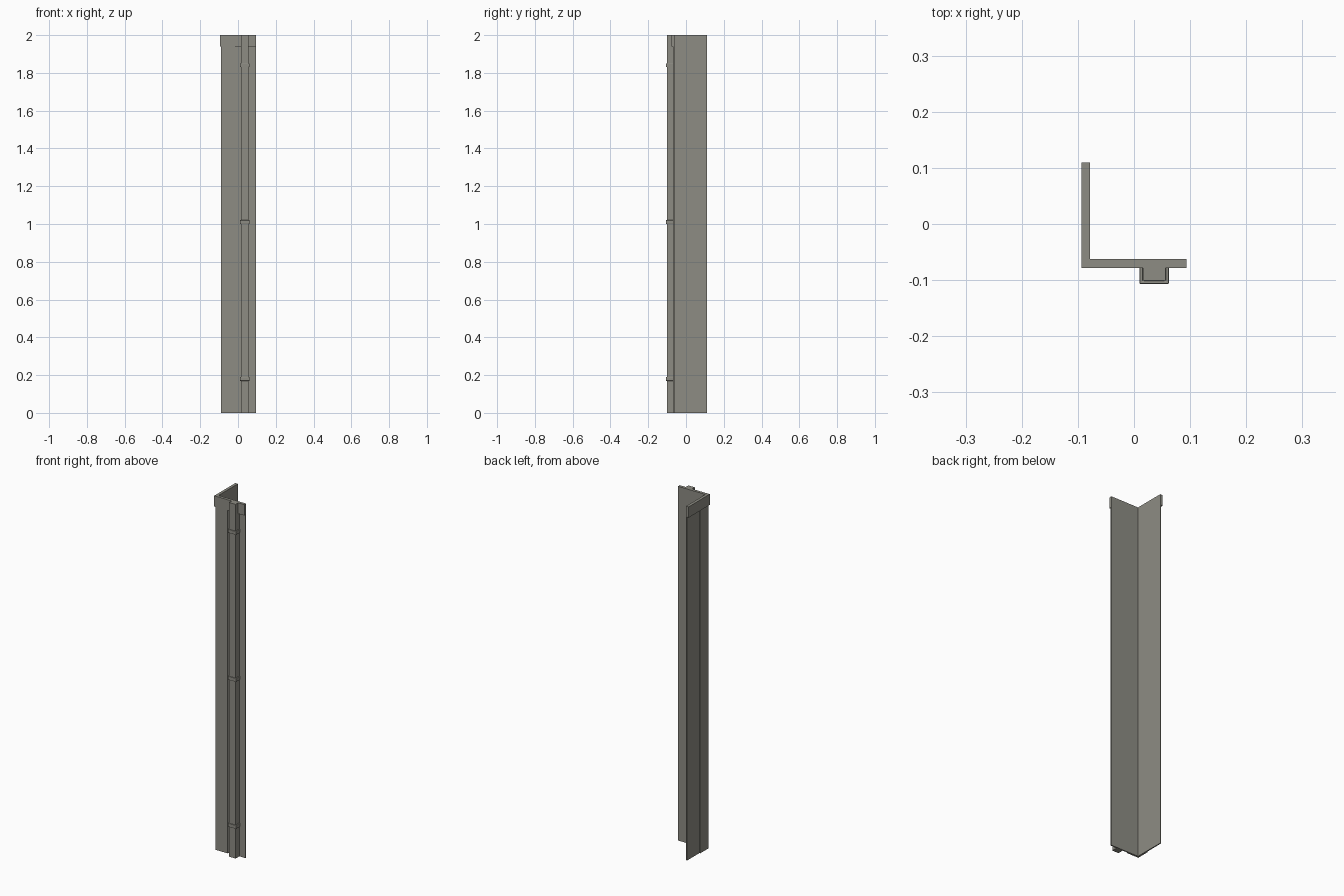
import bpy
import bmesh

cube = bpy.data.objects.get("Cube")
if cube:
    bpy.data.objects.remove(cube, do_unlink=True)

# One flat warm grey for the whole model
grey = bpy.data.materials.new("warm_grey")
grey.use_nodes = True
colour = (0.27, 0.265, 0.23, 1)
grey.diffuse_color = colour
grey.node_tree.nodes["Principled BSDF"].inputs["Base Color"].default_value = colour


def extrude_profile(name, points, z0, z1, bevel=0):
    """Extrude a counter-clockwise plan outline from z0 to z1."""
    bm = bmesh.new()
    base = bm.faces.new([bm.verts.new((x, y, z0)) for x, y in points])
    top = bmesh.ops.extrude_face_region(bm, geom=[base])["geom"]
    verts = [v for v in top if isinstance(v, bmesh.types.BMVert)]
    bmesh.ops.translate(bm, verts=verts, vec=(0, 0, z1 - z0))
    bmesh.ops.recalc_face_normals(bm, faces=bm.faces[:])
    mesh = bpy.data.meshes.new(name)
    bm.to_mesh(mesh)
    bm.free()
    mesh.materials.append(grey)
    obj = bpy.data.objects.new(name, mesh)
    bpy.context.collection.objects.link(obj)
    if bevel:
        mod = obj.modifiers.new("Rounded edges", "BEVEL")
        mod.width = bevel
        mod.segments = 2
    return obj


def angle(outer, inner, x_end, y_end):
    """L-shaped outline between an outer and an inner corner."""
    (ox, oy), (ix, iy) = outer, inner
    return [(ox, oy), (x_end, oy), (x_end, iy), (ix, iy), (ix, y_end), (ox, y_end)]


INSIDE = (-0.078, -0.062)
WALL = (-0.084, -0.068)
GUARD = (-0.089, -0.073)
CAP = (-0.094, -0.078)
CAP_BOTTOM = 1.939

# Corner sheet, protective corner strip and top band
extrude_profile("corner_wall", angle(WALL, INSIDE, 0.094, 0.11), 0, 2)
extrude_profile("corner_guard", angle(GUARD, WALL, -0.016, 0), 0, CAP_BOTTOM)
extrude_profile("top_band", angle(CAP, WALL, 0.094, 0.11), CAP_BOTTOM, 2)

# Square downpipe on the front face
PIPE_X, PIPE_HALF, PIPE_FRONT = 0.036, 0.02, -0.101
left, right = PIPE_X - PIPE_HALF, PIPE_X + PIPE_HALF
extrude_profile("downpipe", [(left, PIPE_FRONT), (right, PIPE_FRONT),
                             (right, WALL[1]), (left, WALL[1])], 0, 2)

# Three U-shaped clamps holding the pipe
t = 0.006
clamp = [(left - t, PIPE_FRONT - t), (right + t, PIPE_FRONT - t),
         (right + t, WALL[1]), (right, WALL[1]), (right, PIPE_FRONT),
         (left, PIPE_FRONT), (left, WALL[1]), (left - t, WALL[1])]
for i, z in enumerate((0.18, 1.01, 1.84)):
    extrude_profile(f"pipe_clamp_{i + 1}", clamp, z - 0.01, z + 0.01, bevel=0.002)
